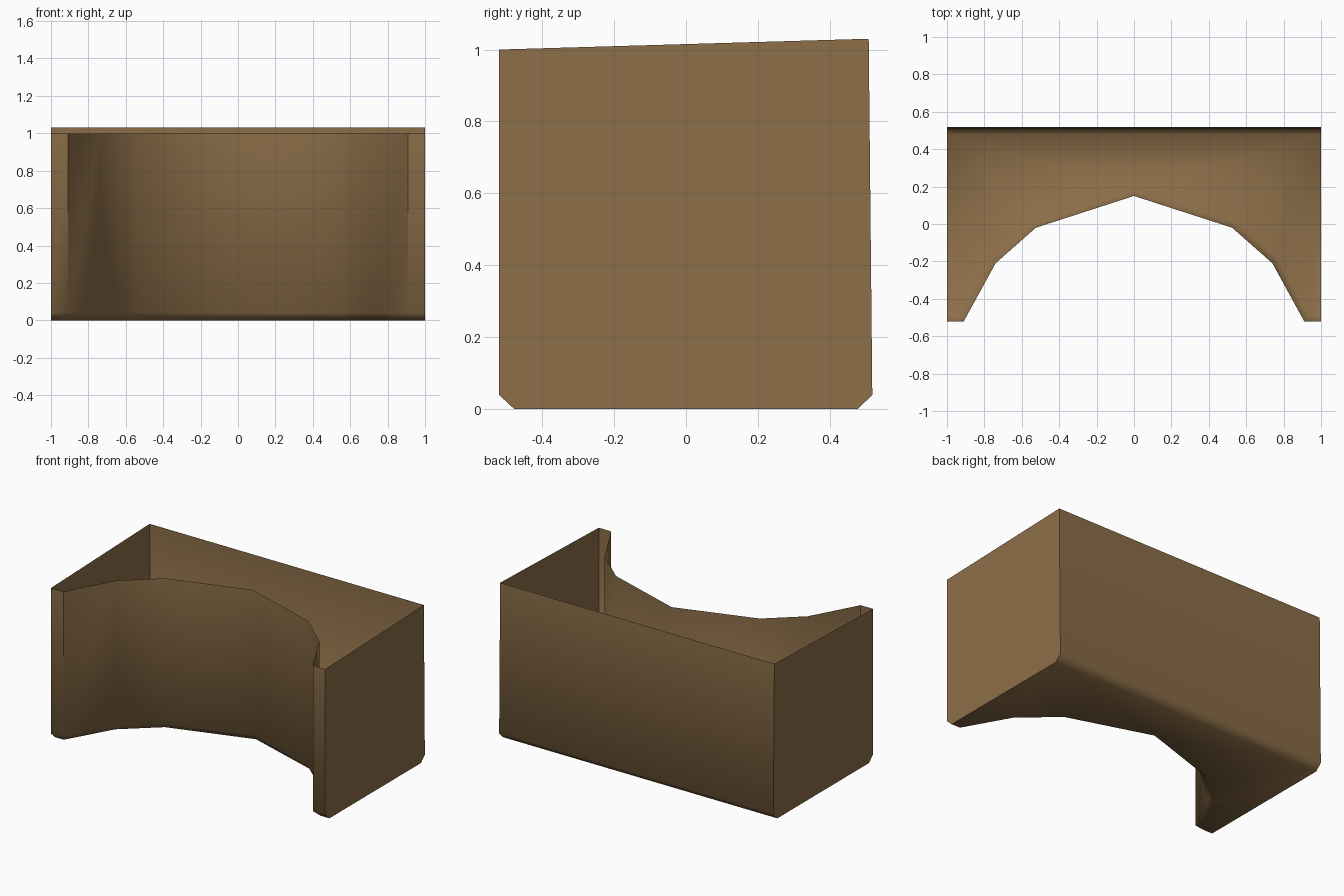
import bpy
import bmesh

if "Cube" in bpy.data.objects:
    bpy.data.objects.remove(bpy.data.objects["Cube"])

# One brown material for the whole shell
brown = bpy.data.materials.new("brown")
brown.diffuse_color = (0.262, 0.156, 0.065, 1.0)
brown.use_nodes = True
brown.node_tree.nodes["Principled BSDF"].inputs["Base Color"].default_value = brown.diffuse_color


def outline(front_half, back_y, z_front, z_back):
    """Closed outline: arched front, mirrored in x, with a straight back."""
    right = [(-x, y) for x, y in reversed(front_half[:-1])]
    ring = [(x, y, z_front) for x, y in front_half + right]
    return ring + [(1, back_y, z_back), (-1, back_y, z_back)]


# Left half of the arched front: wall line and the inset foot line
wall = [(-1, -0.52), (-0.91, -0.52), (-0.74, -0.21), (-0.525, -0.02), (0, 0.15)]
foot = [(-1, -0.477), (-0.937, -0.477), (-0.77, -0.18), (-0.545, 0.015), (0, 0.188)]

levels = [
    outline(foot, 0.477, 0.0, 0.0),     # flat floor
    outline(wall, 0.518, 0.04, 0.04),   # top of the chamfer
    outline(wall, 0.508, 1.0, 1.03),    # open rim, slightly higher at the back
]

# Open-topped shell: walls between the outlines, floor at the bottom
bm = bmesh.new()
rings = [[bm.verts.new(p) for p in level] for level in levels]
for low, high in zip(rings, rings[1:]):
    n = len(low)
    for i in range(n):
        j = (i + 1) % n
        bm.faces.new((low[i], low[j], high[j], high[i]))
bm.faces.new(list(reversed(rings[0])))

mesh = bpy.data.meshes.new("curved_open_bin")
bm.to_mesh(mesh)
bm.free()
mesh.materials.append(brown)
shell = bpy.data.objects.new("curved_open_bin", mesh)
bpy.context.collection.objects.link(shell)

# Smooth arch and chamfer, sharp corners
bpy.context.view_layer.objects.active = shell
shell.select_set(True)
bpy.ops.object.shade_smooth_by_angle(angle=0.87)
